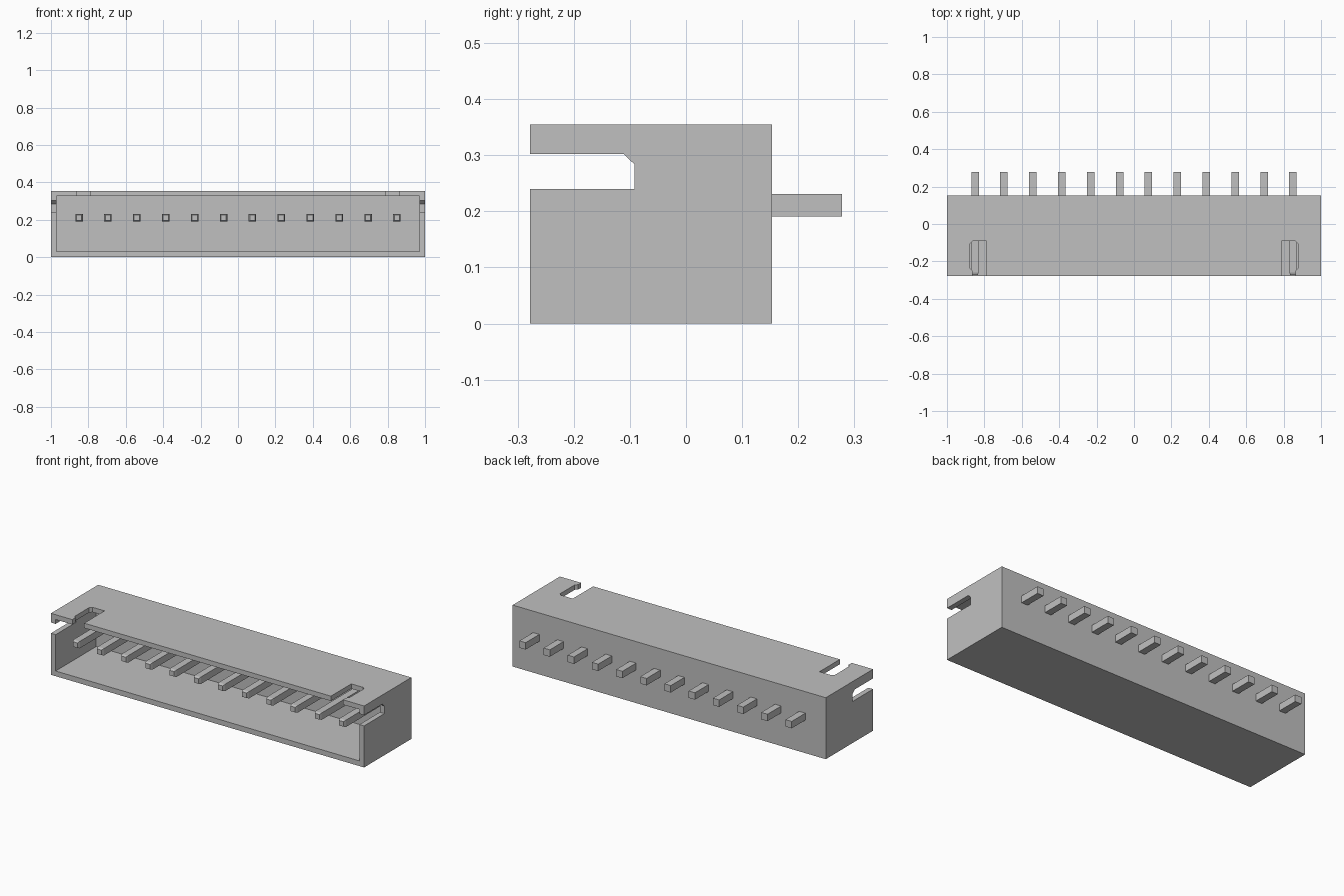
import bpy
import bmesh
from mathutils import Vector

cube = bpy.data.objects.get("Cube")
if cube:
    bpy.data.objects.remove(cube, do_unlink=True)

grey = bpy.data.materials.new("light grey plastic")
grey.use_nodes = True
grey.diffuse_color = (0.53, 0.53, 0.53, 1)
grey.node_tree.nodes["Principled BSDF"].inputs["Base Color"].default_value = (0.53, 0.53, 0.53, 1)

FRONT, BACK, HEIGHT = -0.278, 0.153, 0.355
SLOT_END = -0.092
FLOOR = 0.092      # inner face of the back wall
PIN_COUNT, PITCH, PIN_Z = 12, 0.1545, 0.211


def prism(name, points, direction):
    """Extrude a flat outline of 3D points along a direction."""
    bm = bmesh.new()
    face = bm.faces.new([bm.verts.new(p) for p in points])
    result = bmesh.ops.extrude_face_region(bm, geom=[face])
    moved = [v for v in result["geom"] if isinstance(v, bmesh.types.BMVert)]
    bmesh.ops.translate(bm, verts=moved, vec=Vector(direction))
    bmesh.ops.recalc_face_normals(bm, faces=bm.faces)
    mesh = bpy.data.meshes.new(name)
    bm.to_mesh(mesh)
    bm.free()
    mesh.materials.append(grey)
    obj = bpy.data.objects.new(name, mesh)
    bpy.context.collection.objects.link(obj)
    return obj


def box(name, x, y0, y1, z0, z1):
    outline = [(-x, y0, z0), (x, y0, z0), (x, y0, z1), (-x, y0, z1)]
    return prism(name, outline, (0, y1 - y0, 0))


def cut(target, cutter):
    cutter.hide_render = True
    mod = target.modifiers.new("cut", 'BOOLEAN')
    mod.operation = 'DIFFERENCE'
    mod.solver = 'EXACT'
    mod.object = cutter
    bpy.context.view_layer.objects.active = target
    bpy.ops.object.modifier_apply(modifier=mod.name)
    bpy.data.objects.remove(cutter, do_unlink=True)


# Shell with an open front
housing = box("housing", 1.0, FRONT, BACK, 0, HEIGHT)
cut(housing, box("cavity_cutter", 0.97, FRONT - 0.1, FLOOR, 0.03, 0.327))

# Notches in the top wall and slots in the end walls
notch = [(0.788, -0.4), (0.864, -0.4), (0.864, -0.25), (0.877, -0.237),
         (0.877, -0.105), (0.864, SLOT_END), (0.788, SLOT_END)]
slot = [(-0.4, 0.24), (SLOT_END, 0.24), (SLOT_END, 0.284),
        (-0.111, 0.302), (-0.4, 0.302)]
for side in (-1, 1):
    cut(housing, prism("notch_cutter", [(side * x, y, 0.3) for x, y in notch], (0, 0, 0.2)))
    cut(housing, prism("slot_cutter", [(side * 0.94, y, z) for y, z in slot], (side * 0.2, 0, 0)))

# Square contact pins with tapered tips
for i in range(PIN_COUNT):
    pin = box(f"contact_pin_{i + 1}", 0.02, -0.272, 0.278, -0.02, 0.02)
    for v in pin.data.vertices:
        if v.co.y < 0:
            v.co.y = -0.258
    bm = bmesh.new()
    bm.from_mesh(pin.data)
    tip = min(bm.faces, key=lambda f: f.calc_center_median().y)
    bmesh.ops.inset_region(bm, faces=[tip], thickness=0.008, depth=0.014)
    bm.to_mesh(pin.data)
    bm.free()
    pin.location = ((i - (PIN_COUNT - 1) / 2) * PITCH, 0, PIN_Z)
